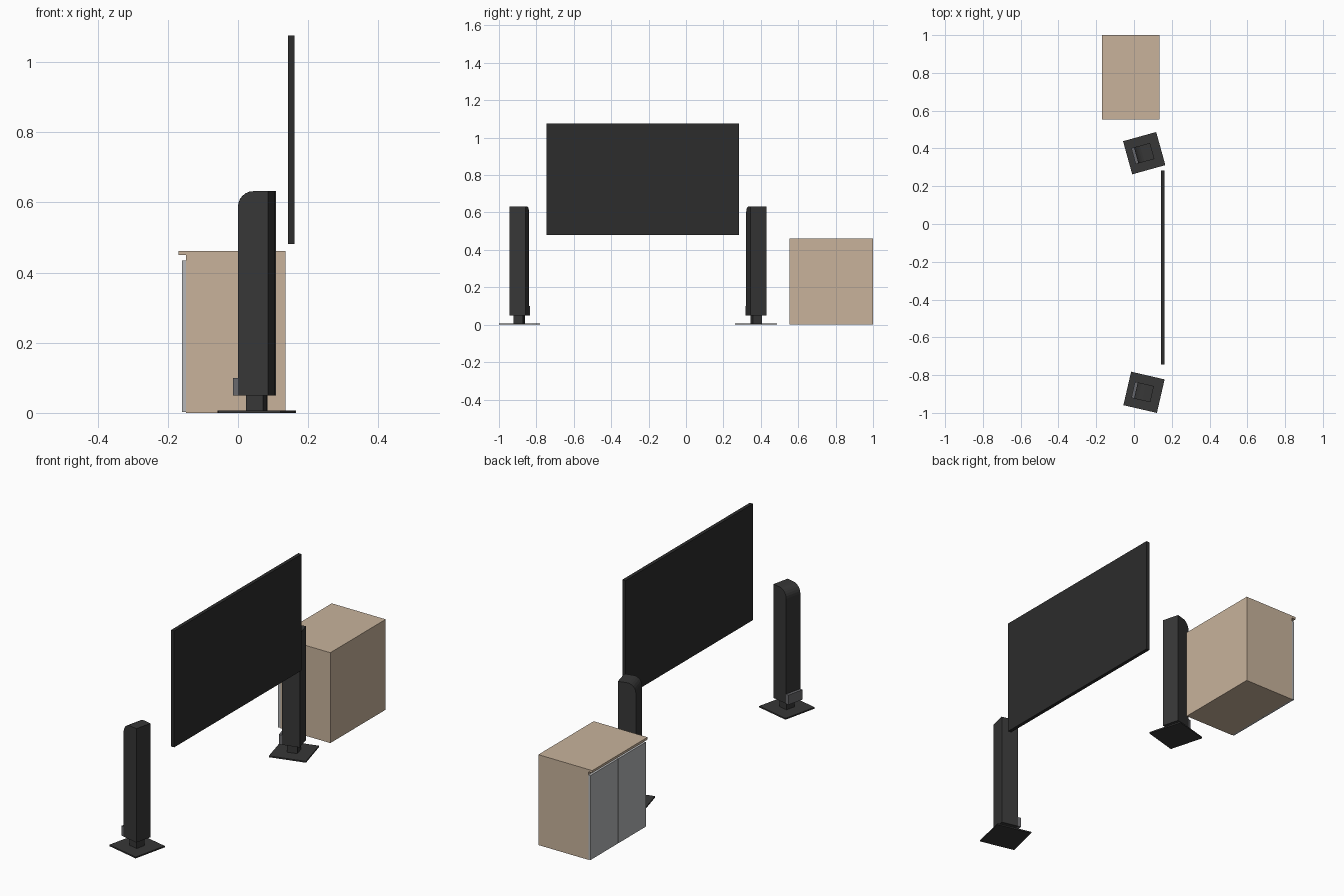
import bpy, bmesh
from math import radians, sin, cos, pi
from mathutils import Matrix

if "Cube" in bpy.data.objects:
    bpy.data.objects.remove(bpy.data.objects["Cube"])


def material(name, rgb):
    m = bpy.data.materials.new(name)
    m.diffuse_color = (*rgb, 1)
    m.use_nodes = True
    m.node_tree.nodes["Principled BSDF"].inputs["Base Color"].default_value = m.diffuse_color
    return m


DARK = material("dark_plastic", (0.038, 0.038, 0.038))
SCREEN = material("screen_black", (0.025, 0.025, 0.025))
WOOD = material("light_wood", (0.58, 0.45, 0.33))
DOOR = material("door_grey", (0.46, 0.47, 0.48))
PLATE = material("control_grey", (0.14, 0.14, 0.15))


def prism(name, profile, y0, y1, mat, matrix=Matrix()):
    """Extrude an x-z profile from y0 to y1."""
    bm = bmesh.new()
    face = bm.faces.new([bm.verts.new((x, y0, z)) for x, z in profile])
    ext = bmesh.ops.extrude_face_region(bm, geom=[face])
    bmesh.ops.translate(bm, vec=(0, y1 - y0, 0),
                        verts=[g for g in ext["geom"] if isinstance(g, bmesh.types.BMVert)])
    bmesh.ops.recalc_face_normals(bm, faces=bm.faces)
    mesh = bpy.data.meshes.new(name)
    bm.to_mesh(mesh)
    bm.free()
    mesh.materials.append(mat)
    ob = bpy.data.objects.new(name, mesh)
    ob.matrix_world = matrix
    bpy.context.collection.objects.link(ob)
    return ob


def box(name, x, y, z, mat, matrix=Matrix()):
    profile = [(x[0], z[0]), (x[1], z[0]), (x[1], z[1]), (x[0], z[1])]
    return prism(name, profile, *y, mat, matrix)


# television panel
box("tv_panel", (0.143, 0.161), (-0.745, 0.284), (0.481, 1.076), SCREEN)

# cabinet: body with overhanging top, two doors facing -x
prism("cabinet_body",
      [(-0.148, 0), (0.135, 0), (0.135, 0.462), (-0.17, 0.462), (-0.17, 0.45), (-0.148, 0.45)],
      0.553, 1.0, WOOD)
for side, y in (("left", (0.778, 1.0)), ("right", (0.553, 0.775))):
    box(side + "_door", (-0.16, -0.148), y, (0.002, 0.434), DOOR)

# tower speakers, each toed in, rounded at the top of the listening side
h, r, top = 0.044, 0.045, 0.632
arc = [(-h + r - r * sin(a), top - r + r * cos(a)) for a in (i * pi / 12 for i in range(7))]
body_profile = [(-h, 0.05), (h, 0.05), (h, top)] + arc
for side, x, y, angle in (("left", 0.054, 0.375, 15.5), ("right", 0.053, -0.891, -13)):
    m = Matrix.Translation((x, y, 0)) @ Matrix.Rotation(radians(angle), 4, "Z")
    box(side + "_speaker_base", (-0.091, 0.091), (-0.091, 0.091), (0, 0.007), DARK, m)
    box(side + "_speaker_neck", (-0.025, 0.025), (-0.025, 0.025), (0.007, 0.05), DARK, m)
    prism(side + "_speaker_body", body_profile, -h, h, DARK, m)
    box(side + "_speaker_control", (-h - 0.015, -h), (-h, h), (0.05, 0.1), PLATE, m)
